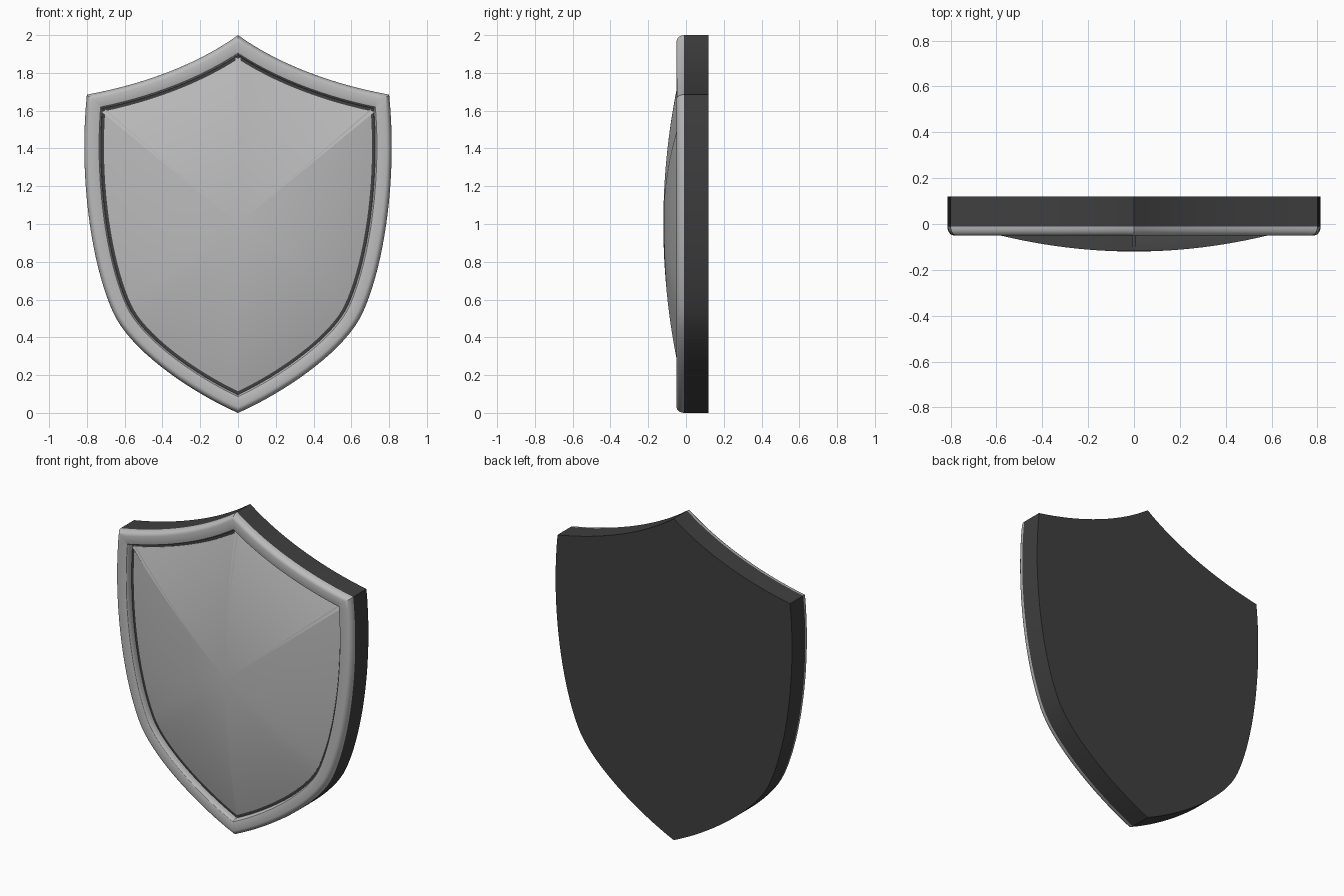
import bpy, bmesh, math
from mathutils import Vector
from mathutils.geometry import interpolate_bezier

cube = bpy.data.objects.get("Cube")
if cube:
    bpy.data.objects.remove(cube, do_unlink=True)


def material(name, rgb, roughness=0.5):
    m = bpy.data.materials.new(name)
    m.use_nodes = True
    m.diffuse_color = (*rgb, 1)
    bsdf = m.node_tree.nodes["Principled BSDF"]
    bsdf.inputs["Base Color"].default_value = (*rgb, 1)
    bsdf.inputs["Roughness"].default_value = roughness
    return m


light_grey = material("light grey", (0.5, 0.5, 0.5))
dark_grey = material("dark grey", (0.05, 0.05, 0.05))

# Half outline in (x, z) as Bezier segments: top arc, side, lower curve to the tip
SEGMENTS = [
    ((0, 2.0), (0.22, 1.84), (0.52, 1.735), (0.8, 1.685), 16),
    ((0.8, 1.685), (0.845, 1.25), (0.775, 0.78), (0.66, 0.53), 20),
    ((0.66, 0.53), (0.57, 0.33), (0.25, 0.11), (0, 0), 18),
]


def shield_outline():
    half = [Vector((0, 2.0))]
    for a, b, c, d, n in SEGMENTS:
        pts = interpolate_bezier(*(Vector((*p, 0)) for p in (a, b, c, d)), n)
        half += [p.to_2d() for p in pts[1:]]
    return half + [Vector((-p.x, p.y)) for p in reversed(half[1:-1])]


def inset(points, dist):
    """Move a clockwise outline inward, with mitred corners."""
    result = []
    for i, p in enumerate(points):
        d1 = (p - points[i - 1]).normalized()
        d2 = (points[(i + 1) % len(points)] - p).normalized()
        n1, n2 = Vector((d1.y, -d1.x)), Vector((d2.y, -d2.x))
        m = (n1 + n2).normalized()
        result.append(p + m * dist / m.dot(n1))
    return result


def build(name, rings, mat, mode):
    """Bridge (outline, y) rings; 'caps' closes both ends, 'loop' joins last to first."""
    bm = bmesh.new()
    loops = [[bm.verts.new((p.x, y, p.y)) for p in pts] for pts, y in rings]
    pairs = list(zip(loops, loops[1:]))
    if mode == "loop":
        pairs.append((loops[-1], loops[0]))
    else:
        bm.faces.new(loops[0])
        bm.faces.new(loops[-1])
    for a, b in pairs:
        for i in range(len(a)):
            j = (i + 1) % len(a)
            bm.faces.new((a[i], a[j], b[j], b[i]))
    bmesh.ops.recalc_face_normals(bm, faces=bm.faces)
    mesh = bpy.data.meshes.new(name)
    bm.to_mesh(mesh)
    bm.free()
    mesh.materials.append(mat)
    obj = bpy.data.objects.new(name, mesh)
    bpy.context.collection.objects.link(obj)
    bpy.ops.object.select_all(action="DESELECT")
    obj.select_set(True)
    bpy.context.view_layer.objects.active = obj
    bpy.ops.object.shade_smooth_by_angle(angle=math.radians(30))
    return obj


outline = shield_outline()
BACK, SEAM, RIM, DOME = 0.12, -0.01, -0.05, -0.12

# Dark slab: sides, back and the floor of the groove
build("shield_body", [(outline, BACK), (outline, SEAM)], dark_grey, "caps")


# Raised rim with rounded outer and inner edges
def rounded(start, radius, sign):
    arc = [math.radians(a) for a in range(0, 91, 18)]
    return [(start + sign * radius * (1 - math.cos(a)),
             SEAM + (RIM - SEAM) * math.sin(a)) for a in arc]


profile = rounded(0, 0.028, 1) + rounded(0.088, 0.014, -1)[::-1]
build("shield_rim", [(inset(outline, d), y) for d, y in profile], light_grey, "loop")

# Domed front panel made of shrinking outlines
panel = inset(outline, 0.104)
centre = Vector((0, 1.0))
STEPS = 24
rings = [(panel, SEAM + 0.01)]
for k in range(STEPS):
    t = 1 - k / STEPS
    rings.append(([centre + (p - centre) * t for p in panel],
                  DOME + (SEAM - 0.002 - DOME) * t * t))
rings.append(([centre + (p - centre) * 0.005 for p in panel], DOME))
build("domed_panel", rings, light_grey, "caps")
